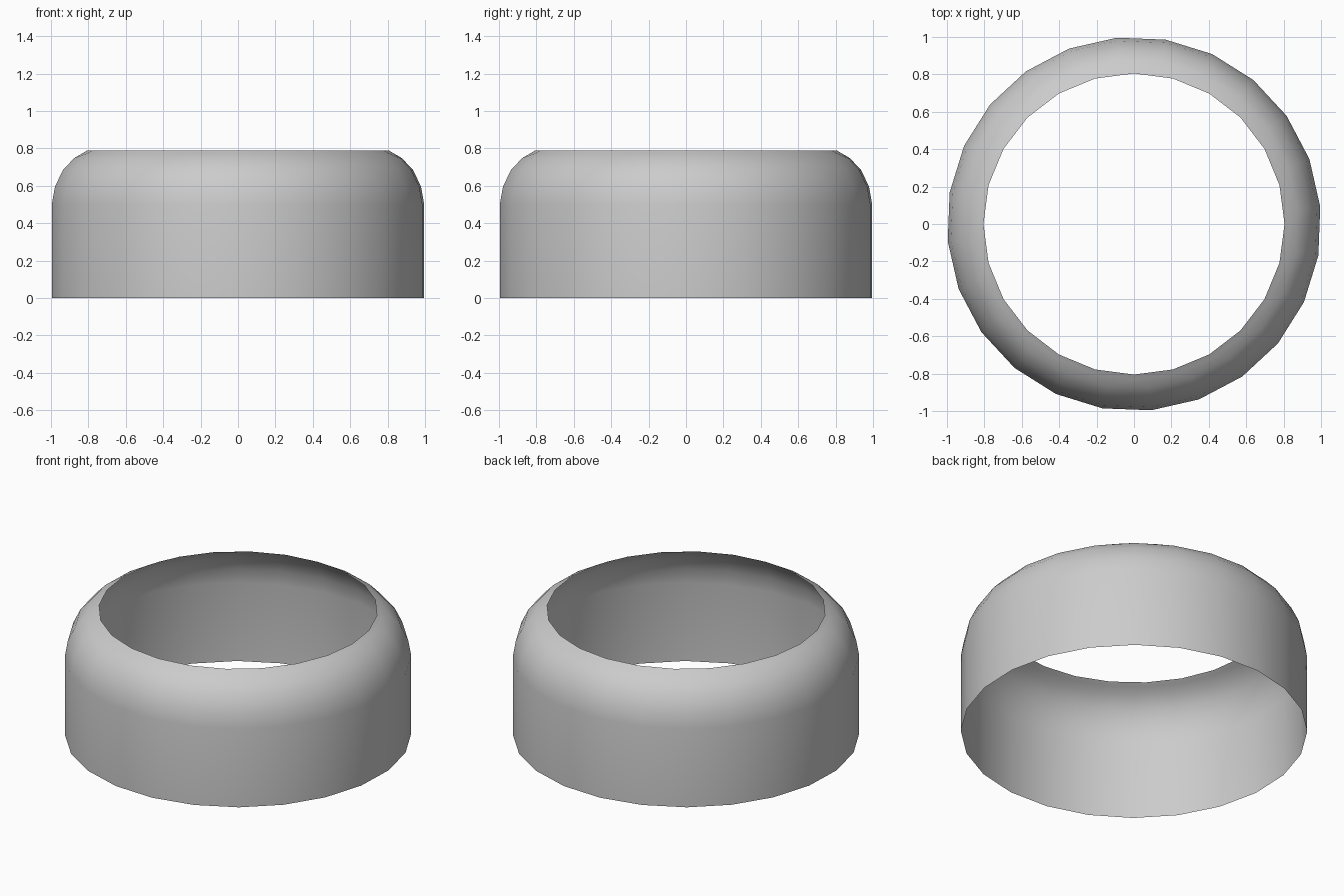
import bpy, bmesh, math

if "Cube" in bpy.data.objects:
    bpy.data.objects.remove(bpy.data.objects["Cube"])

SIDES = 24
# Wall profile: radius, height, twist in degrees
PROFILE = [(1.0, 0.0, 5.3), (1.0, 0.5, 5.3), (0.983, 0.595, 5.3),
           (0.94, 0.685, 5.3), (0.88, 0.748, 5.3),
           (0.83, 0.775, 0.0), (0.805, 0.79, 0.0)]

# Open ring shell with rounded shoulder and narrow top lip
bm = bmesh.new()
rings = []
for r, z, twist in PROFILE:
    ring = []
    for i in range(SIDES):
        a = math.radians(twist + 360 * i / SIDES)
        ring.append(bm.verts.new((r * math.cos(a), r * math.sin(a), z)))
    rings.append(ring)
for low, high in zip(rings, rings[1:]):
    for i in range(SIDES):
        j = (i + 1) % SIDES
        bm.faces.new((low[i], low[j], high[j], high[i]))
for f in bm.faces:
    f.smooth = True

mesh = bpy.data.meshes.new("ring_shell")
bm.to_mesh(mesh)
bm.free()
obj = bpy.data.objects.new("ring_shell", mesh)
bpy.context.collection.objects.link(obj)
